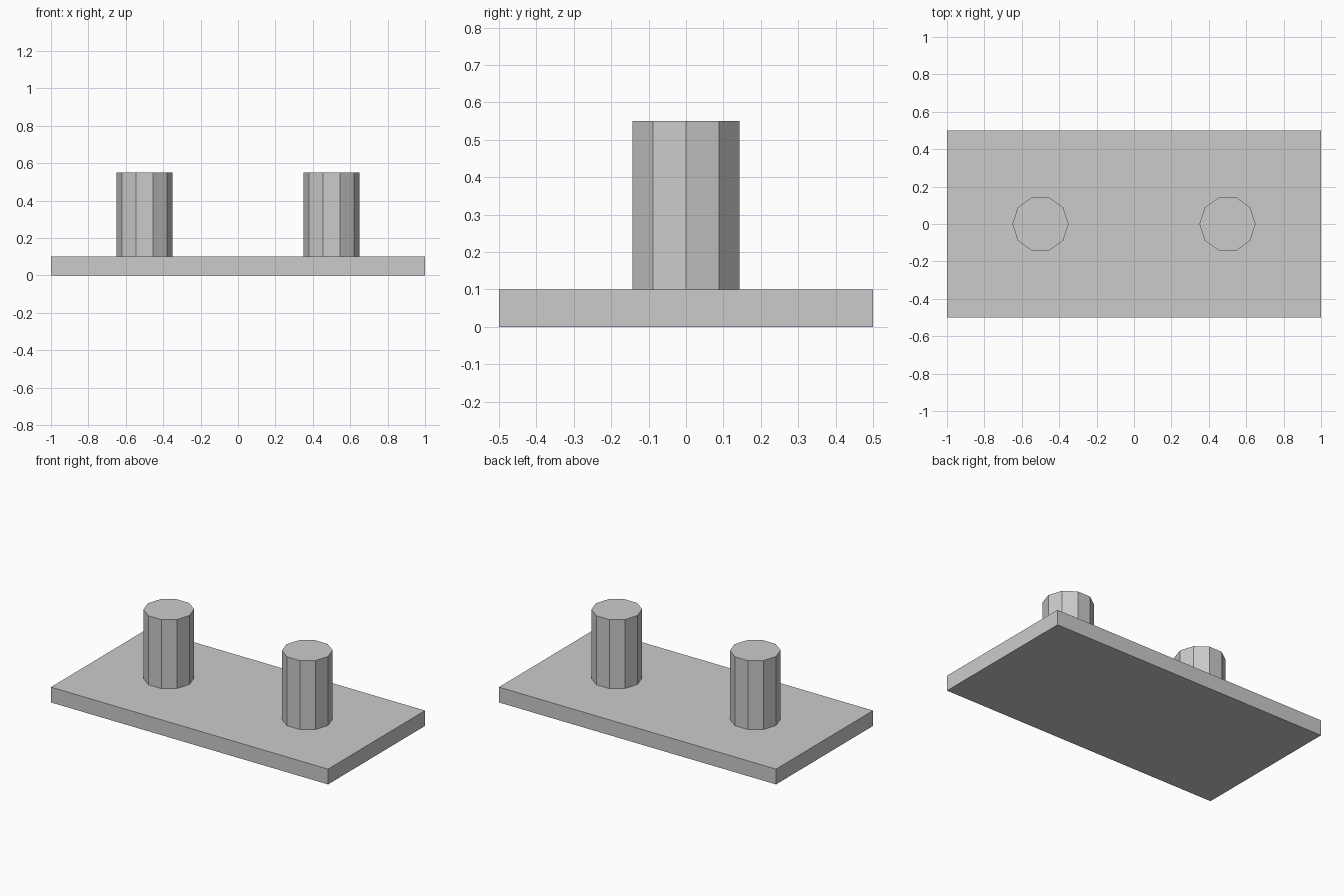
import bpy
import bmesh
from math import cos, sin, pi

default = bpy.data.objects.get("Cube")
if default:
    bpy.data.objects.remove(default, do_unlink=True)

grey = bpy.data.materials.new("light_grey")
grey.use_nodes = True
colour = (0.6, 0.6, 0.6, 1)
grey.diffuse_color = colour
grey.node_tree.nodes["Principled BSDF"].inputs["Base Color"].default_value = colour


def prism(name, outline, bottom, height, location=(0, 0)):
    """Flat-shaded solid raised from a counter-clockwise outline."""
    bm = bmesh.new()
    base = bm.faces.new([bm.verts.new((x, y, 0)) for x, y in outline])
    top = bmesh.ops.extrude_face_region(bm, geom=[base], use_keep_orig=True)["geom"]
    raised = [v for v in top if isinstance(v, bmesh.types.BMVert)]
    bmesh.ops.translate(bm, verts=raised, vec=(0, 0, height))
    bmesh.ops.recalc_face_normals(bm, faces=bm.faces)
    mesh = bpy.data.meshes.new(name)
    bm.to_mesh(mesh)
    bm.free()
    mesh.materials.append(grey)
    obj = bpy.data.objects.new(name, mesh)
    obj.location = (*location, bottom)
    bpy.context.collection.objects.link(obj)


# Flat rectangular base
THICKNESS = 0.1
prism("base_plate", [(-1, -0.5), (1, -0.5), (1, 0.5), (-1, 0.5)], 0, THICKNESS)

# Two ten-sided posts, each with a corner on the x axis
SIDES, RADIUS = 10, 0.15
ring = [(RADIUS * cos(2 * pi * i / SIDES), RADIUS * sin(2 * pi * i / SIDES))
        for i in range(SIDES)]
for name, x in (("left_post", 0.5), ("right_post", -0.5)):
    prism(name, ring, THICKNESS, 0.45, (x, 0))
